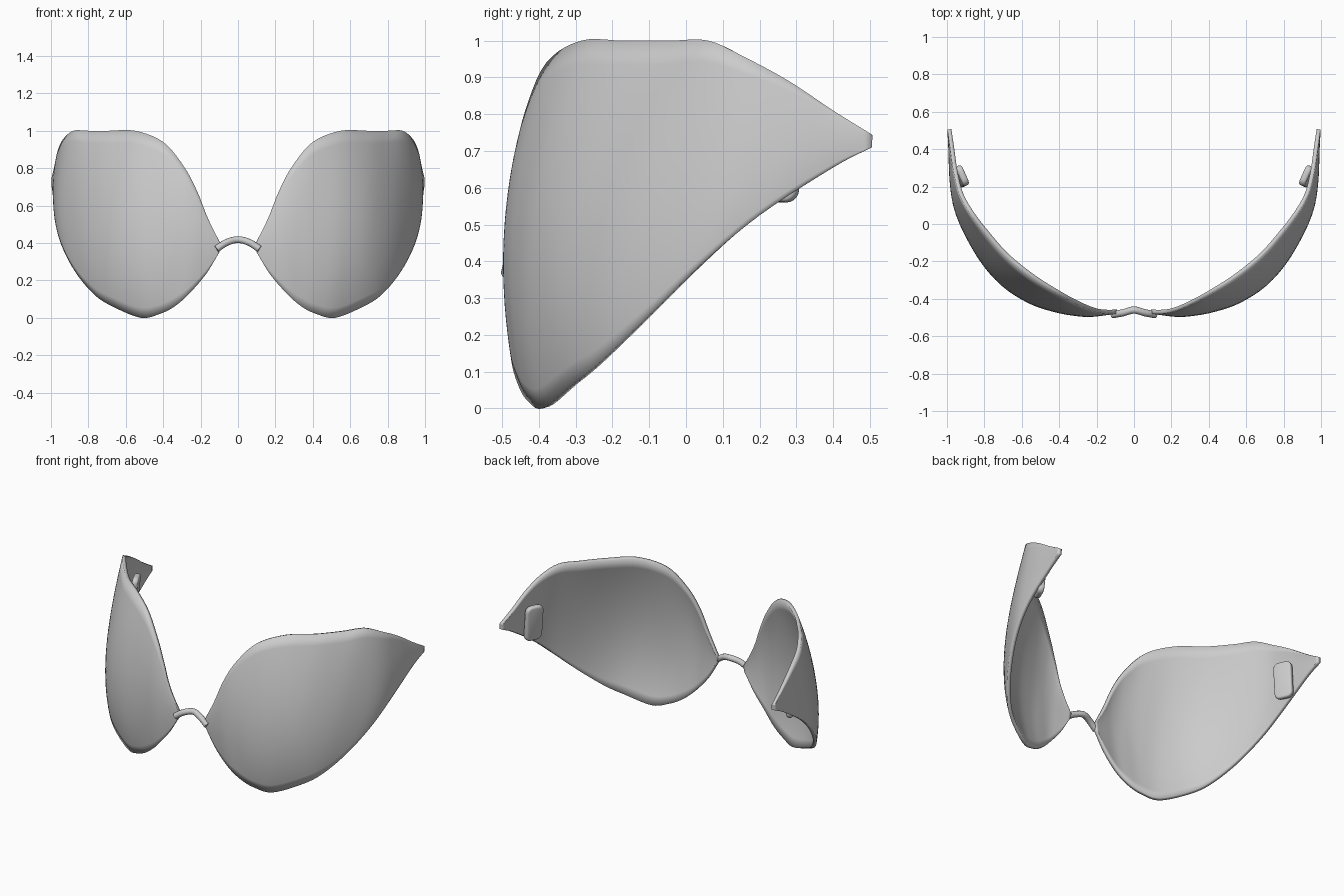
import bpy, bmesh
from mathutils import Vector, Matrix

cube = bpy.data.objects.get("Cube")
if cube:
    bpy.data.objects.remove(cube, do_unlink=True)

grey = bpy.data.materials.new("light_grey")
grey.use_nodes = True
colour = (0.6, 0.6, 0.6, 1)
grey.diffuse_color = colour
grey.node_tree.nodes["Principled BSDF"].inputs["Base Color"].default_value = colour


def add_object(name, bm, angle=0.7):
    mesh = bpy.data.meshes.new(name)
    bm.to_mesh(mesh)
    bm.free()
    mesh.materials.append(grey)
    obj = bpy.data.objects.new(name, mesh)
    bpy.context.collection.objects.link(obj)
    bpy.ops.object.select_all(action="DESELECT")
    obj.select_set(True)
    bpy.context.view_layer.objects.active = obj
    bpy.ops.object.shade_smooth_by_angle(angle=angle)
    return obj


def spline(points, steps):
    """Smooth path through the points (Catmull-Rom)."""
    p = [Vector(q) for q in points]
    p = [2 * p[0] - p[1]] + p + [2 * p[-1] - p[-2]]
    path = []
    for a, b, c, d in zip(p, p[1:], p[2:], p[3:]):
        for i in range(steps):
            t = i / steps
            path.append(b + (c - a) * t / 2 + (a - b * 2.5 + c * 2 - d / 2) * t**2
                        + ((b - c) * 3 + d - a) * t**3 / 2)
    return path + [p[-2]]


# Lens guide curves, from the bridge round to the temple tip
top_edge = [(.09, -.48, .39), (.16, -.478, .53), (.22, -.465, .68), (.29, -.437, .81),
            (.4, -.38, .94), (.55, -.285, 1), (.69, -.17, 1), (.8, -.045, 1),
            (.88, .06, 1), (.935, .16, .955), (.965, .28, .89), (.982, .4, .81), (.998, .505, .745)]
middle = [(.095, -.48, .37), (.165, -.49, .4), (.24, -.497, .42), (.32, -.49, .45),
          (.42, -.47, .45), (.56, -.42, .47), (.7, -.327, .5), (.82, -.19, .52),
          (.91, -.03, .58), (.965, .11, .64), (.985, .25, .7), (.992, .4, .735), (.998, .505, .728)]
bottom_edge = [(.1, -.48, .35), (.17, -.48, .235), (.26, -.475, .13), (.34, -.455, .06),
               (.42, -.43, .02), (.52, -.39, 0), (.67, -.315, .06), (.77, -.235, .125),
               (.87, -.11, .245), (.945, .04, .39), (.98, .2, .525), (.99, .4, .655), (.998, .505, .71)]

# Curved shell: each column bends through bottom, middle and top
ROWS = 16
bm = bmesh.new()
columns = []
for b, m, t in zip(*(spline(c, 5) for c in (bottom_edge, middle, top_edge))):
    column = []
    for r in range(ROWS + 1):
        v = r / ROWS
        column.append(bm.verts.new(b * (1 - v) * (1 - 2 * v) + m * 4 * v * (1 - v) + t * v * (2 * v - 1)))
    columns.append(column)
for left, right in zip(columns, columns[1:]):
    for r in range(ROWS):
        bm.faces.new((left[r], right[r], right[r + 1], left[r + 1]))
lens = add_object("lens_shells", bm)
shell = lens.modifiers.new("thickness", "SOLIDIFY")
shell.thickness = 0.022
shell.offset = -1
lens.modifiers.new("both_sides", "MIRROR")

# Temple pads inside the shells
bm = bmesh.new()
place = (Matrix.Translation((.926, .255, .675)) @ Matrix.Rotation(-.42, 4, "Z")
         @ Matrix.Rotation(-.1, 4, "Y") @ Matrix.Diagonal((.036, .115, .23, 1)))
bmesh.ops.create_cube(bm, size=1, matrix=place)
# round the outline first, then soften the rims
side = place.to_3x3().col[2].normalized()
upright = [e for e in bm.edges
           if abs((e.verts[0].co - e.verts[1].co).normalized().dot(place.to_3x3().col[0].normalized())) > .9]
bmesh.ops.bevel(bm, geom=upright, offset=.035, segments=5, profile=.5, affect="EDGES")
rims = [e for e in bm.edges if e.calc_face_angle(0) > 1.2]
bmesh.ops.bevel(bm, geom=rims, offset=.012, segments=3, profile=.5, affect="EDGES")
pads = add_object("temple_pads", bm)
pads.modifiers.new("both_sides", "MIRROR")

# Arched bridge tube
curve = bpy.data.curves.new("bridge", "CURVE")
curve.dimensions = "3D"
curve.bevel_depth = 0.019
curve.bevel_resolution = 3
curve.use_fill_caps = True
path = spline([(-.115, -.485, .368), (-.06, -.475, .403), (0, -.46, .418),
               (.06, -.475, .403), (.115, -.485, .368)], 5)
line = curve.splines.new("POLY")
line.points.add(len(path) - 1)
for point, co in zip(line.points, path):
    point.co = (*co, 1)
line.use_smooth = True
curve.materials.append(grey)
bridge = bpy.data.objects.new("bridge", curve)
bpy.context.collection.objects.link(bridge)
